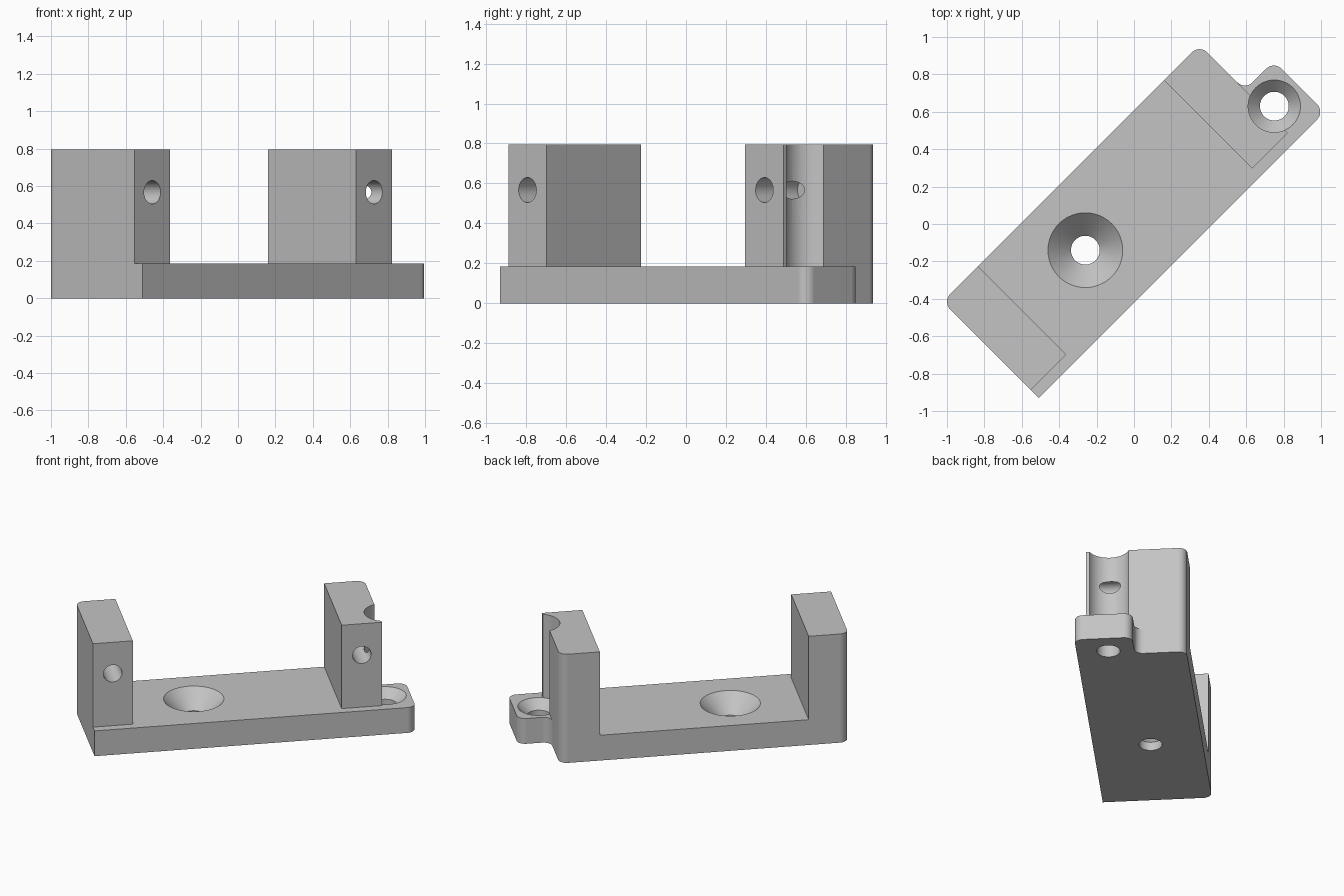
import bpy, bmesh, math
from mathutils import Matrix

if "Cube" in bpy.data.objects:
    bpy.data.objects.remove(bpy.data.objects["Cube"], do_unlink=True)

# Sizes along the bar (u) and across it (v); the bar is turned 45 degrees at the end
U0, U1, U_TAB = -1.018, 0.926, 1.145
V0, V_STEP, V_TAB, V1 = -0.297, -0.237, 0.087, 0.43
PLATE, TOP, FILLET = 0.185, 0.795, 0.058

grey = bpy.data.materials.new("light grey")
grey.use_nodes = True
grey.diffuse_color = (0.55, 0.55, 0.55, 1)
grey.node_tree.nodes["Principled BSDF"].inputs["Base Color"].default_value = (0.55, 0.55, 0.55, 1)


def finish(bm, name):
    bmesh.ops.recalc_face_normals(bm, faces=bm.faces)
    mesh = bpy.data.meshes.new(name)
    bm.to_mesh(mesh)
    bm.free()
    mesh.materials.append(grey)
    obj = bpy.data.objects.new(name, mesh)
    bpy.context.collection.objects.link(obj)
    return obj


def slab(name, outline, z0, z1, rounded):
    """Extruded outline whose listed corners get filleted vertical edges."""
    bm = bmesh.new()
    low = [bm.verts.new((u, v, z0)) for u, v in outline]
    high = [bm.verts.new((u, v, z1)) for u, v in outline]
    bm.faces.new(low[::-1])
    bm.faces.new(high)
    n = len(outline)
    for i in range(n):
        j = (i + 1) % n
        bm.faces.new((low[i], low[j], high[j], high[i]))
    bm.normal_update()
    edges = [bm.edges.get((low[i], high[i])) for i in rounded]
    bmesh.ops.bevel(bm, geom=edges, offset=FILLET, segments=8, profile=0.5, affect='EDGES')
    return finish(bm, name)


def lathe(name, profile, place):
    """Revolved (radius, height) profile moved by a matrix."""
    bm = bmesh.new()
    verts = [bm.verts.new((r, 0, z)) for r, z in profile]
    edges = [bm.edges.new(pair) for pair in zip(verts, verts[1:])]
    bmesh.ops.spin(bm, geom=verts + edges, cent=(0, 0, 0), axis=(0, 0, 1),
                   angle=math.tau, steps=48, use_duplicate=False)
    bmesh.ops.remove_doubles(bm, verts=bm.verts, dist=1e-4)
    bm.transform(place)
    return finish(bm, name)


def combine(target, other, operation):
    mod = target.modifiers.new(operation.title(), 'BOOLEAN')
    mod.operation, mod.object, mod.solver = operation, other, 'EXACT'
    bpy.context.view_layer.objects.active = target
    bpy.ops.object.modifier_apply(modifier=mod.name)
    bpy.data.objects.remove(other, do_unlink=True)


# Base plate with the screw tab
bracket = slab("bracket", [(U0, V0), (U_TAB, V0), (U_TAB, V_TAB), (U1, V_TAB), (U1, V1), (U0, V1)],
               0, PLATE, [1, 2, 3, 4, 5])

# Upright end blocks
for name, a, b, corner in (("near_block", U0, -0.75, 3), ("far_block", 0.656, U1, 2)):
    block = slab(name, [(a, V_STEP), (b, V_STEP), (b, V1), (a, V1)], PLATE, TOP, [corner])
    combine(bracket, block, 'UNION')

# Countersunk screw holes; the one on the tab also scallops the far block
for u, v, radius in ((-0.283, 0.085, 0.2), (0.976, -0.085, 0.14)):
    bore = 0.077
    profile = [(0, -0.1), (bore, -0.1), (bore, PLATE - (radius - bore)),
               (radius, PLATE), (radius, 1), (0, 1)]
    combine(bracket, lathe("screw_cutter", profile, Matrix.Translation((u, v, 0))), 'DIFFERENCE')

# Blind cross holes in the stepped sides of the blocks
for u in (-0.885, 0.792):
    place = Matrix.Translation((u, -0.4, 0.567)) @ Matrix.Rotation(-math.pi / 2, 4, 'X')
    profile = [(0, 0), (0.0625, 0), (0.0625, 0.46), (0, 0.46)]
    combine(bracket, lathe("pin_cutter", profile, place), 'DIFFERENCE')

# Turn the bar diagonally and shade it
bracket.data.transform(Matrix.Rotation(math.pi / 4, 4, 'Z'))
bpy.ops.object.select_all(action='DESELECT')
bracket.select_set(True)
bpy.context.view_layer.objects.active = bracket
bpy.ops.object.shade_smooth_by_angle(angle=math.radians(30))
normals = bracket.modifiers.new("Flat Face Normals", 'WEIGHTED_NORMAL')
normals.keep_sharp = True
